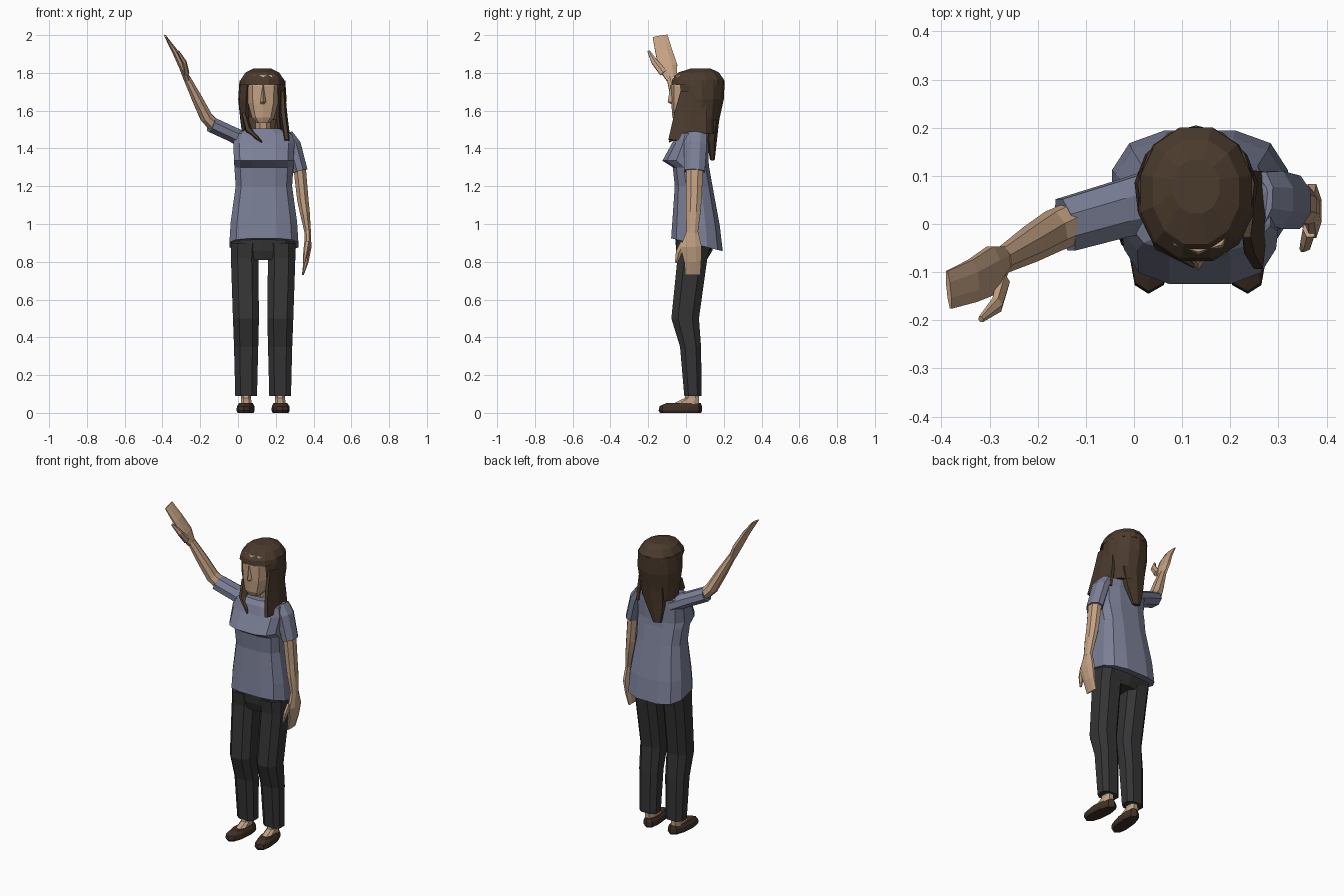
import bpy, bmesh, math
from mathutils import Vector

CX = 0.133  # body centre line


def mat(name, c):
    m = bpy.data.materials.new(name)
    m.diffuse_color = (*c, 1)
    return m


SKIN = mat("skin", (0.55, 0.36, 0.23))
HAIR = mat("hair", (0.07, 0.043, 0.026))
SHIRT = mat("shirt", (0.20, 0.215, 0.31))
PANTS = mat("trousers", (0.035, 0.035, 0.037))
SHOE = mat("shoe", (0.05, 0.03, 0.02))


def loft(name, rings, material):
    """Bridge equal-length rings of points and cap both ends."""
    bm = bmesh.new()
    vs = [[bm.verts.new(p) for p in r] for r in rings]
    n = len(vs[0])
    for a, b in zip(vs, vs[1:]):
        for i in range(n):
            j = (i + 1) % n
            bm.faces.new((a[i], a[j], b[j], b[i]))
    bm.faces.new(vs[0])
    bm.faces.new(vs[-1])
    bmesh.ops.recalc_face_normals(bm, faces=bm.faces)
    me = bpy.data.meshes.new(name)
    bm.to_mesh(me)
    bm.free()
    me.materials.append(material)
    ob = bpy.data.objects.new(name, me)
    bpy.context.collection.objects.link(ob)
    return ob


def soft(v, p):
    return math.copysign(abs(v) ** p, v)


def ring(z, cx, hx, yf, yb, n=10, p=0.75, drop=0.0):
    """Horizontal boxy oval; drop lowers the back edge."""
    pts = []
    for i in range(n):
        a = 2 * math.pi * (i + 0.5) / n
        s = soft(math.sin(a), p)
        pts.append((cx + hx * soft(math.cos(a), p), (yf + yb) / 2 + (yb - yf) / 2 * s,
                    z - drop * (s + 1) / 2))
    return pts


def limb(name, stops, material, n=8, wide=(0, 1, 0)):
    """Tube along stops (x, y, z, half width, half thickness)."""
    pos = [Vector(s[:3]) for s in stops]
    rings = []
    for i, s in enumerate(stops):
        t = (pos[min(i + 1, len(pos) - 1)] - pos[max(i - 1, 0)]).normalized()
        u = Vector(wide)
        u = (u - t * u.dot(t)).normalized()
        v = t.cross(u)
        rings.append([pos[i] + u * s[3] * 1.05 * math.cos(a) + v * s[4] * 1.05 * math.sin(a)
                      for a in [2 * math.pi * (k + 0.5) / n for k in range(n)]])
    return loft(name, rings, material)


# Shirt body, with bust shelf and dipped back hem
loft("shirt_body", [ring(z, CX + 0.004, hx, yf, yb, 12, 0.7, d) for z, hx, yf, yb, d in [
    (0.925, 0.187, -0.082, 0.198, 0.07), (1.02, 0.180, -0.075, 0.182, 0.03),
    (1.20, 0.153, -0.062, 0.143, 0), (1.30, 0.160, -0.072, 0.125, 0),
    (1.335, 0.162, -0.128, 0.122, 0), (1.43, 0.166, -0.075, 0.120, 0),
    (1.48, 0.150, -0.058, 0.120, 0), (1.505, 0.085, -0.035, 0.105, 0)]], SHIRT)

# Trousers: hip block and two legs
loft("hips", [ring(z, CX, hx, yf, yb) for z, hx, yf, yb in [
    (0.81, 0.13, -0.035, 0.11), (0.86, 0.172, -0.052, 0.14), (0.96, 0.17, -0.06, 0.15)]], PANTS)
for side, s in (("right", -1), ("left", 1)):
    loft(side + "_trouser_leg", [ring(z, CX + s * o, hx, yf, yb, 8) for z, o, hx, yf, yb in [
        (0.09, 0.090, 0.061, -0.012, 0.086), (0.35, 0.090, 0.068, -0.035, 0.083),
        (0.50, 0.091, 0.073, -0.082, 0.073), (0.82, 0.098, 0.077, -0.050, 0.118),
        (0.90, 0.095, 0.080, -0.058, 0.140)]], PANTS)
    # Bare ankle and instep
    loft(side + "_ankle", [ring(z, CX + s * 0.09, hx, yf, yb, 8) for z, hx, yf, yb in [
        (0.03, 0.032, -0.08, 0.07), (0.055, 0.030, -0.06, 0.072),
        (0.078, 0.028, -0.01, 0.07), (0.14, 0.028, 0.005, 0.07)]], SKIN)
    # Flat shoe, toes turned slightly out
    shoe = loft(side + "_shoe", [ring(z, CX + s * 0.09, hx, yf, yb, 10, 0.8) for z, hx, yf, yb in [
        (0.0, 0.040, -0.138, 0.080), (0.012, 0.046, -0.145, 0.086),
        (0.035, 0.044, -0.140, 0.085), (0.052, 0.034, -0.105, 0.078)]], SHOE)
    for v in shoe.data.vertices:
        v.co.x -= s * 0.09 * v.co.y

# Lowered left arm
limb("left_sleeve", [(0.262, 0.055, 1.475, 0.055, 0.03), (0.292, 0.05, 1.42, 0.062, 0.042),
                     (0.330, 0.045, 1.28, 0.057, 0.04)], SHIRT)
limb("left_arm", [(0.325, 0.045, 1.31, 0.047, 0.034), (0.343, 0.042, 1.13, 0.042, 0.031),
                  (0.354, 0.038, 1.06, 0.040, 0.027), (0.370, 0.033, 0.95, 0.030, 0.017)], SKIN)
limb("left_hand", [(0.368, 0.034, 0.96, 0.032, 0.017), (0.371, 0.027, 0.88, 0.058, 0.019),
                   (0.360, 0.036, 0.80, 0.046, 0.014), (0.343, 0.036, 0.73, 0.041, 0.005)], SKIN)
limb("left_thumb", [(0.365, -0.01, 0.90, 0.022, 0.014), (0.358, -0.038, 0.85, 0.018, 0.012),
                    (0.350, -0.052, 0.795, 0.007, 0.006)], SKIN, 6)

# Raised right arm
limb("right_sleeve", [(0.05, 0.05, 1.435, 0.066, 0.045), (-0.03, 0.03, 1.475, 0.060, 0.042),
                      (-0.143, -0.002, 1.527, 0.057, 0.042)], SHIRT)
limb("right_arm", [(-0.12, 0.005, 1.515, 0.044, 0.034), (-0.168, -0.015, 1.565, 0.043, 0.034),
                   (-0.215, -0.042, 1.66, 0.038, 0.029), (-0.272, -0.075, 1.775, 0.028, 0.019)], SKIN)
limb("right_hand", [(-0.270, -0.074, 1.765, 0.029, 0.018), (-0.293, -0.095, 1.83, 0.052, 0.019),
                    (-0.335, -0.118, 1.915, 0.046, 0.015), (-0.385, -0.137, 1.995, 0.041, 0.005)], SKIN)
limb("right_thumb", [(-0.272, -0.12, 1.80, 0.022, 0.014), (-0.285, -0.168, 1.86, 0.018, 0.012),
                     (-0.318, -0.198, 1.915, 0.007, 0.006)], SKIN, 6)

# Neck, head and nose
loft("neck", [ring(z, CX, 0.042, yf, yf + 0.085, 8, 0.9) for z, yf in [(1.47, 0.01), (1.62, -0.015)]], SKIN)
loft("head", [ring(z, CX, hx, yf, yb, 10, 0.8) for z, hx, yf, yb in [
    (1.535, 0.035, -0.058, 0.02), (1.565, 0.062, -0.072, 0.06), (1.64, 0.083, -0.078, 0.11),
    (1.73, 0.088, -0.080, 0.14), (1.79, 0.075, -0.058, 0.13)]], SKIN)
loft("nose", [[(CX - w, -0.07, z), (CX, y, z), (CX + w, -0.07, z)] for z, w, y in [
    (1.635, 0.016, -0.080), (1.645, 0.018, -0.097), (1.735, 0.008, -0.083)]], SKIN)


# Hair: dome over a C-shaped curtain open at the face
def hair_arc(z, hx, yb, yc, gap, k=0.82):
    angles = [math.radians(-90 + gap + (360 - 2 * gap) * i / 10) for i in range(11)]
    out = [(CX - 0.004 + hx * math.cos(a), yc + (yb - yc) * math.sin(a), z) for a in angles]
    inn = [(CX - 0.004 + k * hx * math.cos(a), yc + k * (yb - yc) * math.sin(a), z) for a in angles]
    return out + inn[::-1]


loft("hair_dome", [ring(z, CX - 0.004, hx, yf, yb, 12, 0.95, d) for z, hx, yf, yb, d in [
    (1.735, 0.124, -0.082, 0.205, 0), (1.765, 0.118, -0.077, 0.205, 0),
    (1.802, 0.092, -0.045, 0.178, 0), (1.822, 0.050, 0.020, 0.135, 0)]], HAIR)
loft("hair_curtain", [hair_arc(*r) for r in [
    (1.76, 0.122, 0.205, 0.07, 40), (1.66, 0.129, 0.200, 0.07, 42),
    (1.56, 0.120, 0.178, 0.07, 48), (1.48, 0.108, 0.165, 0.07, 65)]], HAIR)
# Back lock, side lock over the left shoulder, and small front lock
limb("back_lock", [(0.13, 0.145, 1.56, 0.085, 0.03), (0.115, 0.135, 1.45, 0.065, 0.028),
                   (0.10, 0.140, 1.34, 0.028, 0.012)], HAIR, 6, (1, 0, 0))
limb("side_lock", [(0.235, 0.035, 1.70, 0.07, 0.014), (0.240, 0.025, 1.58, 0.095, 0.020),
                   (0.260, 0.008, 1.435, 0.112, 0.018)], HAIR, 6)
limb("front_lock", [(0.035, 0.03, 1.57, 0.035, 0.015), (0.06, -0.03, 1.49, 0.03, 0.018),
                    (0.125, -0.088, 1.435, 0.004, 0.004)], HAIR, 6)
